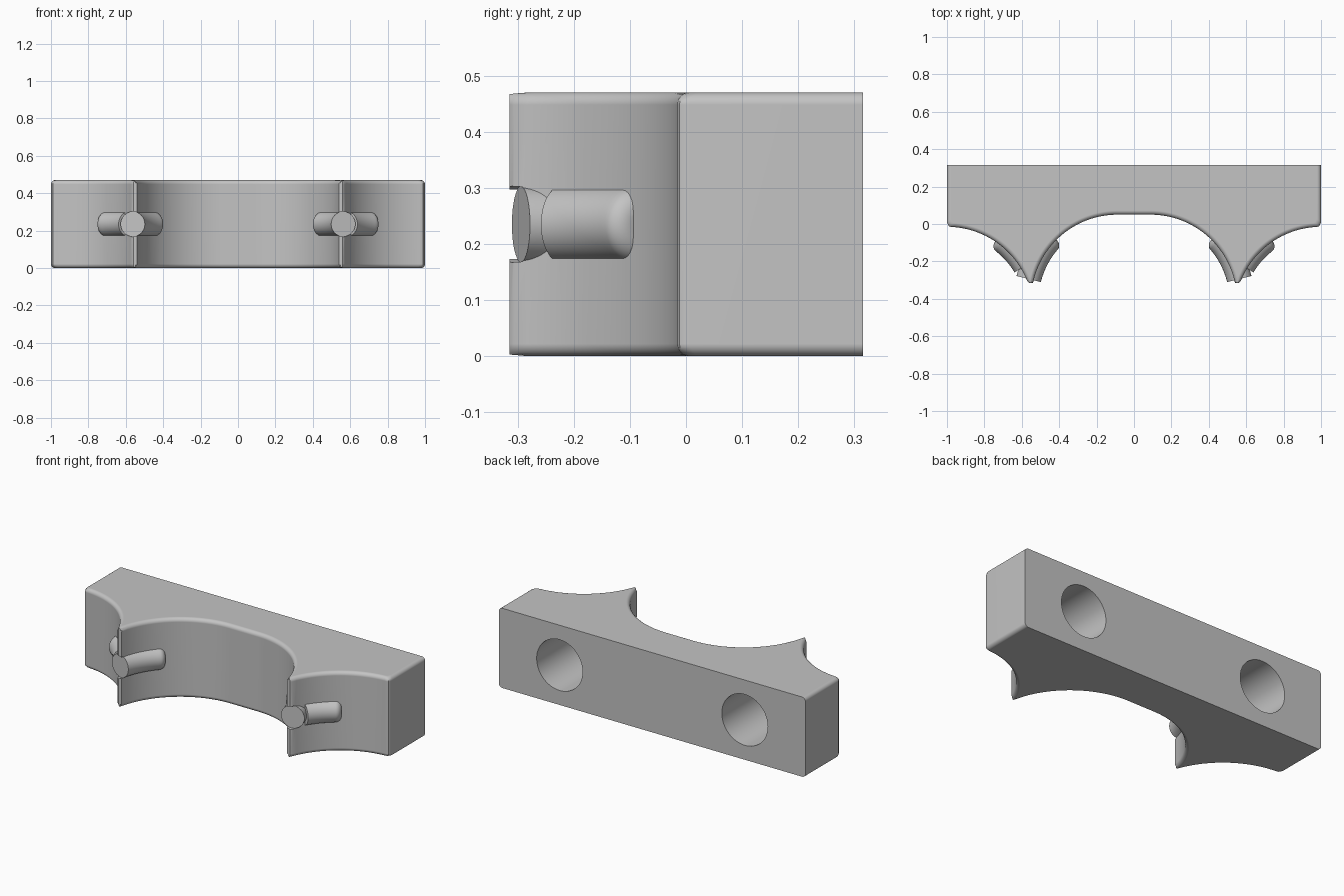
import bpy, bmesh
from math import sin, cos, pi, sqrt, radians
from mathutils import Vector

if "Cube" in bpy.data.objects:
    bpy.data.objects.remove(bpy.data.objects["Cube"], do_unlink=True)

HEIGHT, DEPTH, FILLET = 0.47, 0.315, 0.022
ARC, FLAT = 0.4625, 0.088            # scallop radius, half of the middle flat
MID_Z = 0.235
OUTER = Vector((1.0, -0.4775))       # scallop centres on the +x side
INNER = Vector((FLAT, -0.4125))

grey = bpy.data.materials.new("plain grey")
grey.use_nodes = True
colour = (0.55, 0.55, 0.55, 1)
grey.diffuse_color = colour
grey.node_tree.nodes["Principled BSDF"].inputs["Base Color"].default_value = colour


def make_object(name, bm):
    bmesh.ops.recalc_face_normals(bm, faces=bm.faces)
    mesh = bpy.data.meshes.new(name)
    bm.to_mesh(mesh)
    bm.free()
    mesh.materials.append(grey)
    obj = bpy.data.objects.new(name, mesh)
    bpy.context.collection.objects.link(obj)
    return obj


def loft(name, rings):
    """Closed solid through a list of point rings."""
    bm = bmesh.new()
    loops = [[bm.verts.new(p) for p in ring] for ring in rings]
    for a, b in zip(loops, loops[1:]):
        for i in range(len(a)):
            j = (i + 1) % len(a)
            bm.faces.new((a[i], a[j], b[j], b[i]))
    bm.faces.new(loops[0][::-1])
    bm.faces.new(loops[-1])
    return make_object(name, bm)


def front_y(x, inset):
    """Scalloped front outline, moved inward by the inset."""
    x, r, y = abs(x), ARC + inset, -DEPTH
    for centre, dx in ((OUTER, 1 - x), (INNER, max(x - FLAT, 0))):
        if dx < r:
            y = max(y, centre.y + sqrt(r * r - dx * dx))
    corner = x - (1 - inset - FILLET)
    if corner > 0:
        y += FILLET - sqrt(max(FILLET ** 2 - corner ** 2, 0))
    return y


def body_ring(z, inset):
    w = 1 - inset
    xs = [w * i / 100 for i in range(-100, 101)]
    return [(x, front_y(x, inset), z) for x in xs] + [(w, DEPTH, z), (-w, DEPTH, z)]


def tube(name, side, centre, start, end, rounded, radius=0.067):
    """Round bar following a scallop; angles from the x axis, away from the centre."""
    facing = -1 if centre is OUTER else 1
    path = 0.4895
    steps = [(start + (end - start) * i / 12, radius) for i in range(13)]
    if rounded:
        soft = 0.035
        for i in range(1, 7):
            a = i * pi / 12
            steps.append((end + sin(a) * soft / path * 180 / pi,
                          radius - soft * (1 - cos(a))))
    rings = []
    for angle, r in steps:
        t = radians(angle)
        ring = []
        for k in range(32):
            p = 2 * pi * k / 32
            d = path + r * cos(p)
            ring.append((side * (centre.x + facing * d * cos(t)),
                         centre.y + d * sin(t), MID_Z + r * sin(p)))
        rings.append(ring)
    return loft(name, rings)


def combine(target, tool, operation):
    mod = target.modifiers.new(operation, "BOOLEAN")
    mod.operation, mod.object, mod.solver = operation, tool, "EXACT"
    bpy.context.view_layer.objects.active = target
    bpy.ops.object.modifier_apply(modifier=mod.name)
    bpy.data.objects.remove(tool, do_unlink=True)


# Scalloped block with rounded top and bottom rims
rims = [(FILLET * (1 - sin(a)), FILLET * (1 - cos(a)))
        for a in (i * pi / 12 for i in range(7))]
levels = [(z, inset) for z, inset in reversed(rims)]
levels += [(HEIGHT - z, inset) for z, inset in rims]
block = loft("scalloped_block", [body_ring(z, inset) for z, inset in sorted(levels)])

for side in (-1, 1):
    # Blind round pocket in the back
    rings = [[(side * 0.604 + 0.15 * cos(a), y, MID_Z + 0.15 * sin(a))
              for a in (2 * pi * k / 48 for k in range(48))] for y in (-0.04, 0.4)]
    combine(block, loft("pocket_cutter", rings), "DIFFERENCE")
    # Ridge tip cleared in front of the bar end
    combine(block, tube("tip_cutter", side, INNER, -8, 14, False, 0.068), "DIFFERENCE")
    # Bars on both flanks of the ridge
    combine(block, tube("inner_bar", side, INNER, 14, 41, True), "UNION")
    combine(block, tube("outer_bar", side, OUTER, 31.2, 52, True), "UNION")

# Smooth curves, crisp edges
bpy.ops.object.select_all(action="DESELECT")
block.select_set(True)
bpy.context.view_layer.objects.active = block
bpy.ops.object.shade_smooth_by_angle(angle=radians(30))
weighted = block.modifiers.new("even_shading", "WEIGHTED_NORMAL")
weighted.keep_sharp = True
